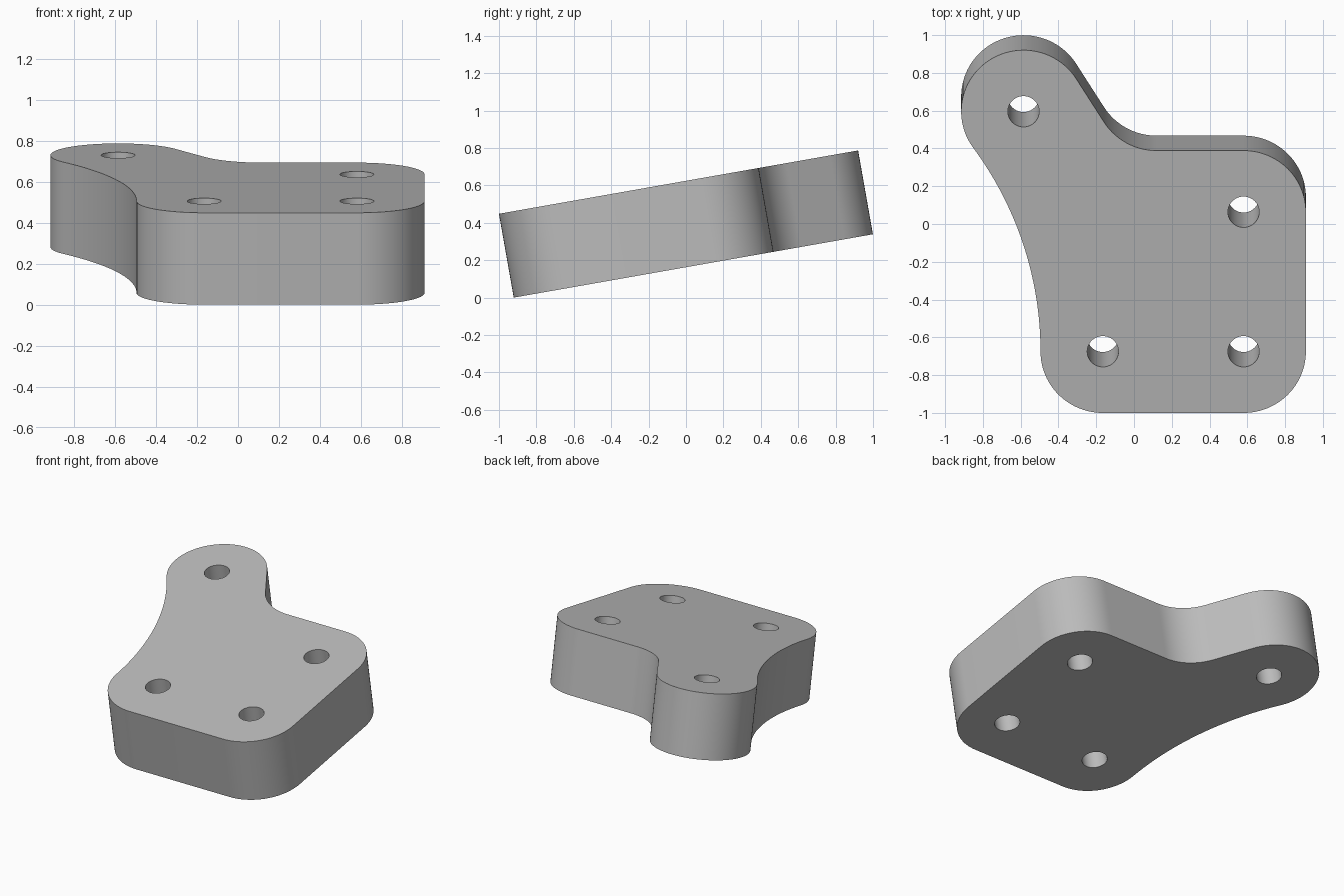
import bpy, bmesh
from math import radians, sin, cos, acos, atan2, degrees, pi
from mathutils import Vector, Matrix

if "Cube" in bpy.data.objects:
    bpy.data.objects.remove(bpy.data.objects["Cube"], do_unlink=True)

R = 0.33            # corner radius
HOLE_R = 0.083
THICK = 0.455
TILT = radians(10)

# Hole centres, which are also the corner centres
front_left = Vector((-0.165, 0.33))
front_right = Vector((0.58, 0.33))
back_right = Vector((0.58, 1.08))
arm_end = Vector((-0.585, 1.62))
holes = [front_left, front_right, back_right, arm_end]


def arc(centre, radius, start, end, steps):
    """Points on an arc, angles in degrees."""
    angles = [radians(start + (end - start) * i / steps) for i in range(steps + 1)]
    return [centre + radius * Vector((cos(a), sin(a))) for a in angles]


# Inner fillet, tangent to the back edge and to the arm
fillet = Vector((0.12, back_right.y + 2 * R))
gap = fillet - arm_end
tangent = degrees(atan2(gap.y, gap.x) + acos(2 * R / gap.length))

# Large hollow on the left, tangent to the front corner and to the arm end
edge_x = front_left.x - R
dx, dy = arm_end.x - edge_x, arm_end.y - front_left.y
hollow_r = (dx * dx + dy * dy - R * R) / (2 * (R - dx))
hollow = Vector((edge_x - hollow_r, front_left.y))
toward = arm_end - hollow
sweep = degrees(atan2(toward.y, toward.x))

outline = (arc(front_left, R, 180, 270, 24)
           + arc(front_right, R, 270, 360, 24)
           + arc(back_right, R, 0, 90, 24)
           + arc(fillet, R, 270, 180 + tangent, 20)
           + arc(arm_end, R, tangent, 180 + sweep, 44)
           + arc(hollow, hollow_r, sweep, 0, 32)[1:-1])

# Flat profile with holes, then extruded into a solid plate
bm = bmesh.new()


def add_loop(points):
    verts = [bm.verts.new((p.x, p.y, 0)) for p in points]
    for a, b in zip(verts, verts[1:] + verts[:1]):
        bm.edges.new((a, b))


add_loop(outline)
for h in holes:
    add_loop(arc(h, HOLE_R, 0, 360, 40)[:-1])
bmesh.ops.triangle_fill(bm, use_beauty=True, use_dissolve=False,
                        edges=bm.edges[:], normal=(0, 0, 1))
solid = bmesh.ops.extrude_face_region(bm, geom=bm.faces[:], use_keep_orig=True)
lower = [g for g in solid["geom"] if isinstance(g, bmesh.types.BMVert)]
bmesh.ops.translate(bm, verts=lower, vec=(0, 0, -THICK))
bmesh.ops.recalc_face_normals(bm, faces=bm.faces[:])

# Tilt the plate so that its front lower edge rests on the ground
bm.transform(Matrix.Translation((0, -1, THICK * cos(TILT))) @ Matrix.Rotation(TILT, 4, "X"))
mesh = bpy.data.meshes.new("bracket_plate")
bm.to_mesh(mesh)
bm.free()
plate = bpy.data.objects.new("bracket_plate", mesh)
bpy.context.collection.objects.link(plate)

# Plain grey
grey = bpy.data.materials.new("plain_grey")
grey.use_nodes = True
colour = (0.5, 0.5, 0.5, 1)
grey.diffuse_color = colour
grey.node_tree.nodes["Principled BSDF"].inputs["Base Color"].default_value = colour
mesh.materials.append(grey)

bpy.context.view_layer.objects.active = plate
plate.select_set(True)
bpy.ops.object.shade_smooth_by_angle(angle=radians(30))
